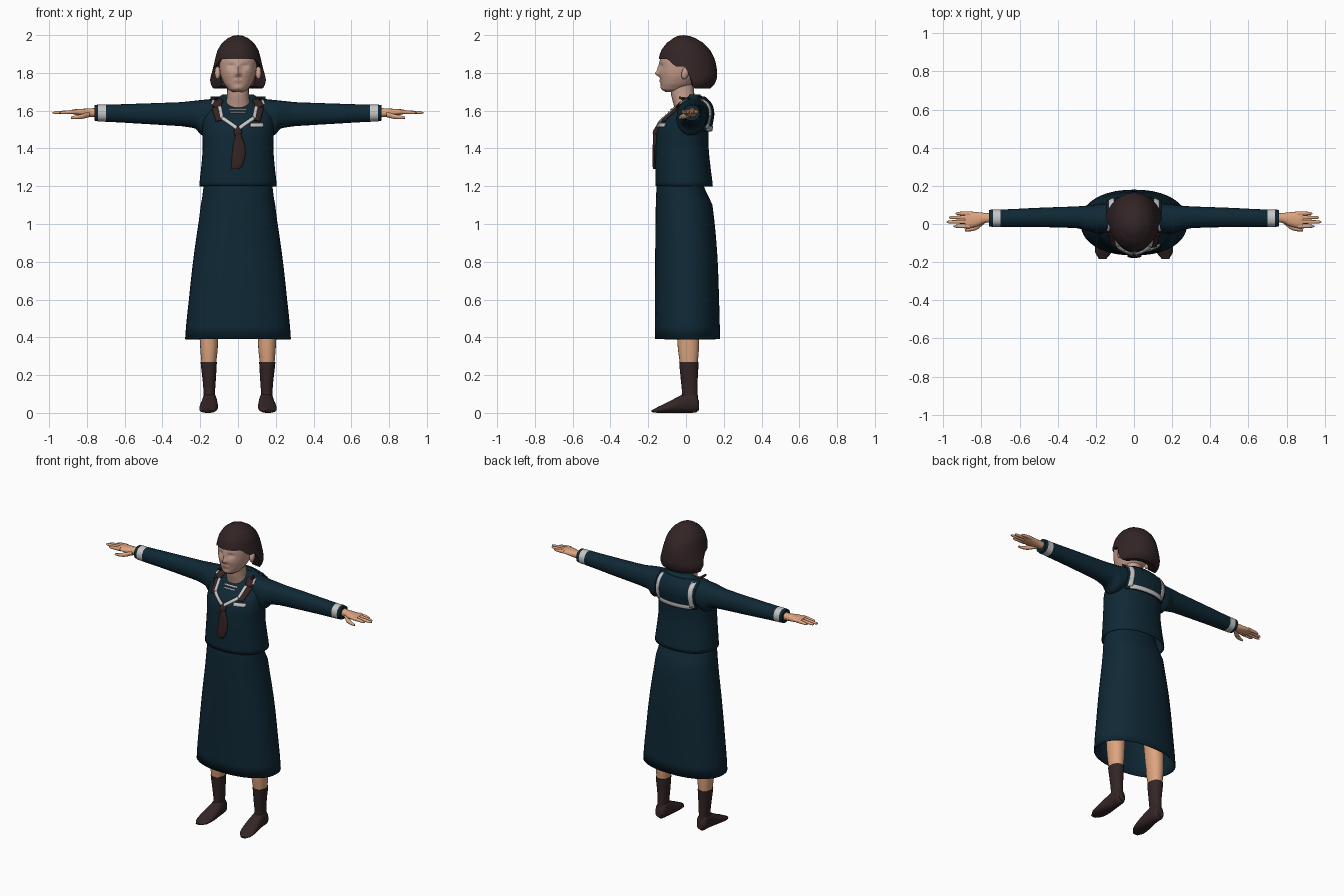
import bpy, bmesh, math
from mathutils import Vector
from mathutils.bvhtree import BVHTree

if "Cube" in bpy.data.objects:
    bpy.data.objects.remove(bpy.data.objects["Cube"])


def material(name, r, g, b):
    lin = [(c / 255 / 12.92) if c < 11 else ((c / 255 + 0.055) / 1.055) ** 2.4 for c in (r, g, b)]
    m = bpy.data.materials.new(name)
    m.diffuse_color = (*lin, 1)
    m.use_nodes = True
    m.node_tree.nodes["Principled BSDF"].inputs["Base Color"].default_value = m.diffuse_color
    return m


NAVY = material("navy_cloth", 15, 40, 53)
WHITE = material("white_trim", 198, 198, 198)
SCARF = material("brown_scarf", 54, 36, 33)
HAIR = material("dark_hair", 50, 36, 37)
SOCK = material("dark_socks", 52, 37, 37)
SKIN = material("warm_skin", 222, 165, 128)
FACE = material("face_skin", 198, 158, 142)
LIPS = material("lips", 176, 128, 116)
EYES = material("eyelids", 208, 180, 168)


def finish(bm, name, mats, rule=None, mirror=False, thick=0, angle=50, recalc=True):
    if recalc:
        bmesh.ops.recalc_face_normals(bm, faces=bm.faces)
    for f in bm.faces:
        f.smooth = True
        if rule:
            f.material_index = rule(f.calc_center_median())
    me = bpy.data.meshes.new(name)
    bm.to_mesh(me)
    me.set_sharp_from_angle(angle=math.radians(angle))
    ob = bpy.data.objects.new(name, me)
    bpy.context.collection.objects.link(ob)
    for m in mats:
        me.materials.append(m)
    if thick:
        s = ob.modifiers.new("thickness", "SOLIDIFY")
        s.thickness, s.offset = thick, -1
    if mirror:
        ob.modifiers.new("mirror", "MIRROR").use_mirror_merge = False
    return bm


def smooth_rows(rows, sub):
    """Catmull-Rom interpolation between section rows."""
    out = []
    for i in range(len(rows) - 1):
        p = [rows[max(0, min(len(rows) - 1, i + k))] for k in (-1, 0, 1, 2)]
        for s in range(sub):
            t = s / sub
            out.append([0.5 * (2 * b + (c - a) * t + (2 * a - 5 * b + 4 * c - d) * t * t
                        + (3 * b - a - 3 * c + d) * t ** 3) for a, b, c, d in zip(*p)])
            out[-1][0] = p[1][0] + (p[2][0] - p[1][0]) * t
    return out + [list(rows[-1])]


def loft(name, rows, mats, axis="z", n=24, sub=3, power=2.2, caps=(1, 1), warp=None, **kw):
    """Rows are (position on axis, a_low, a_high, b_low, b_high)."""
    bm = bmesh.new()
    rings = []
    for t, a0, a1, b0, b1 in smooth_rows(rows, sub):
        ring = []
        for k in range(n):
            th = 2 * math.pi * k / n
            c, s = math.cos(th), math.sin(th)
            a = (a0 + a1) / 2 + (a1 - a0) / 2 * math.copysign(abs(c) ** (2 / power), c)
            b = (b0 + b1) / 2 + (b1 - b0) / 2 * math.copysign(abs(s) ** (2 / power), s)
            co = Vector({"z": (a, b, t), "x": (t, a, b), "y": (a, t, b)}[axis])
            ring.append(bm.verts.new(warp(co) if warp else co))
        rings.append(ring)
    for r, q in zip(rings, rings[1:]):
        for k in range(n):
            bm.faces.new((r[k], r[(k + 1) % n], q[(k + 1) % n], q[k]))
    for use, ring in zip(caps, (rings[0], rings[-1])):
        if use:
            bm.faces.new(ring)
    return finish(bm, name, mats, **kw)


# Skirt, open at the hem
loft("skirt", [(.39, -.28, .28, -.165, .18), (.6, -.26, .26, -.165, .175), (.85, -.232, .232, -.163, .165),
               (1.1, -.197, .197, -.16, .14), (1.2, -.182, .182, -.155, .095), (1.26, -.165, .165, -.14, .085)],
     [NAVY], n=40, caps=(0, 1), thick=.006)

# Blouse body, open at the bottom
torso = loft("blouse", [(1.2, -.205, .205, -.162, .142), (1.3, -.195, .195, -.162, .13),
                        (1.4, -.187, .187, -.16, .12), (1.49, -.19, .19, -.153, .12),
                        (1.55, -.19, .19, -.128, .132), (1.59, -.185, .185, -.088, .136),
                        (1.635, -.16, .16, -.045, .125), (1.665, -.115, .115, -.005, .1),
                        (1.685, -.085, .085, .015, .075)],
             [NAVY], n=40, sub=4, caps=(0, 1), thick=.005)

# Sleeves with a white cuff band
sleeve = loft("sleeves", [(.1, -.04, .11, 1.51, 1.665), (.19, -.05, .105, 1.47, 1.657),
                          (.225, -.04, .098, 1.505, 1.653), (.3, -.022, .092, 1.518, 1.645),
                          (.5, -.016, .085, 1.53, 1.638), (.7, -.015, .076, 1.541, 1.632),
                          (.74, -.015, .076, 1.543, 1.632), (.76, -.013, .074, 1.547, 1.63)],
              [NAVY, WHITE], axis="x", sub=4, mirror=True,
              rule=lambda c: int(.7 < c.x < .74))

# Hands
loft("palms", [(.74, .006, .058, 1.565, 1.615), (.78, .006, .058, 1.567, 1.612),
               (.82, -.012, .062, 1.571, 1.61), (.87, -.022, .066, 1.58, 1.607),
               (.885, -.018, .063, 1.584, 1.604)], [SKIN], axis="x", n=16, mirror=True)
for nm, y, tip in (("index", -.012, .945), ("middle", .011, .982), ("ring", .034, .97), ("little", .055, .935)):
    loft(nm + "_fingers", [(.86, y - .011, y + .011, 1.582, 1.605), (.9, y - .01, y + .01, 1.582, 1.602),
                           (tip - .012, y - .008, y + .008, 1.582, 1.597), (tip, y - .003, y + .003, 1.586, 1.592)],
         [SKIN], axis="x", n=10, mirror=True)
loft("thumbs", [(.785, .0, .03, 1.565, 1.595), (.82, -.028, .005, 1.557, 1.584),
                (.855, -.038, -.016, 1.555, 1.576), (.885, -.038, -.026, 1.557, 1.569)],
     [SKIN], axis="x", n=10, mirror=True)

# Legs, socks and feet
loft("legs", [(.24, .118, .192, -.03, .06), (.33, .108, .199, -.042, .068), (.42, .102, .204, -.05, .07),
              (.75, .08, .205, -.07, .07)], [SKIN], mirror=True)
loft("socks", [(.03, .122, .184, -.035, .066), (.1, .122, .182, -.022, .062), (.18, .117, .188, -.028, .062),
               (.27, .112, .198, -.036, .067)], [SOCK], mirror=True)
loft("feet", [(.07, .13, .176, .015, .06), (.055, .118, .186, .003, .1), (.02, .113, .188, 0, .115),
              (-.03, .108, .194, 0, .092), (-.09, .106, .204, 0, .06), (-.15, .118, .203, 0, .032),
              (-.183, .145, .185, .004, .015)], [SOCK], axis="y", n=20, mirror=True)

# Neck
loft("neck", [(1.57, -.07, .07, -.055, .07), (1.63, -.066, .066, -.065, .06), (1.68, -.058, .058, -.078, .045),
              (1.76, -.058, .058, -.085, .04)], [FACE])


def bump(co, x, z, sx, sz):
    return math.exp(-((abs(co.x) - x) / sx) ** 2 - ((co.z - z) / sz) ** 2)


def sculpt(co):
    """Nose, brow, eye sockets, cheeks and lips."""
    if co.y < -.04:
        co.y += (-.021 * bump(co, 0, 1.795, .014, .013) - .012 * bump(co, 0, 1.82, .010, .025)
                 + .010 * bump(co, .036, 1.835, .02, .012) - .004 * bump(co, .035, 1.79, .02, .02)
                 - .006 * bump(co, 0, 1.757, .022, .009) - .005 * bump(co, 0, 1.722, .02, .012))
    return co


def face_rule(c):
    if c.y > -.05:
        return 0
    if (c.x / .024) ** 2 + ((c.z - 1.757) / .007) ** 2 < 1:
        return 1
    return 2 if ((abs(c.x) - .038) / .018) ** 2 + ((c.z - 1.835) / .006) ** 2 < 1 else 0


loft("head", [(1.7, -.03, .03, -.112, -.04), (1.712, -.05, .05, -.127, -.0), (1.74, -.072, .072, -.133, .04),
              (1.78, -.09, .09, -.137, .07), (1.82, -.098, .098, -.14, .09), (1.88, -.1, .1, -.135, .1),
              (1.93, -.082, .082, -.1, .08), (1.96, -.05, .05, -.06, .05)],
     [FACE, LIPS, EYES], n=72, sub=6, power=2.15, warp=sculpt, rule=face_rule)

# Ears
bm = bmesh.new()
bmesh.ops.create_uvsphere(bm, u_segments=14, v_segments=8, radius=1)
for v in bm.verts:
    v.co = Vector((.108 + .016 * v.co.x, -.004 + .02 * v.co.y + .006 * v.co.z, 1.8 + .034 * v.co.z))
finish(bm, "ears", [FACE], mirror=True)

# Bobbed hair: a shell whose lower edge is high over the face and low behind the ears
profile = smooth_rows([(1.70, .115, -.085, .095), (1.725, .14, -.11, .14), (1.76, .149, -.135, .16),
                       (1.80, .138, -.145, .165), (1.87, .122, -.145, .153), (1.92, .108, -.13, .128),
                       (1.96, .083, -.1, .09), (1.985, .052, -.066, .048), (1.996, .028, -.043, .018),
                       (2.0, .0, -.013, -.013)], 6)


def hair_section(z):
    for p, q in zip(profile, profile[1:]):
        if z <= q[0]:
            t = max(0, (z - p[0]) / (q[0] - p[0]))
            return [a + (b - a) * t for a, b in zip(p, q)][1:]
    return profile[-1][1:]


def step(a, b, v):
    t = max(0, min(1, (v - a) / (b - a)))
    return t * t * (3 - 2 * t)


bm = bmesh.new()
N, R, grid = 64, 24, []
for i in range(R + 2):
    ring = []
    for k in range(N):
        th = 2 * math.pi * k / N
        deg = abs((math.degrees(th) + 180) % 360 - 180)
        low = 1.873 - .04 * step(45, 70, deg) - .115 * step(84, 104, deg)
        z = 2 - (2 - low) * (min(i, R) / R) ** 1.6
        rx, yf, yb = hair_section(z)
        shrink = .62 if i > R else 1
        ring.append(bm.verts.new((shrink * rx * math.sin(th),
                                  (yf + yb) / 2 - shrink * (yb - yf) / 2 * math.cos(th),
                                  z + (.012 if i > R else 0))))
    grid.append(ring)
for r, q in zip(grid, grid[1:]):
    for k in range(N):
        bm.faces.new((r[k], q[k], q[(k + 1) % N], r[(k + 1) % N]))
bmesh.ops.remove_doubles(bm, verts=bm.verts, dist=1e-5)
finish(bm, "bobbed_hair", [HAIR])

# Trim and collar pieces laid on the blouse surface
trees = [BVHTree.FromBMesh(torso), BVHTree.FromBMesh(sleeve)]


def on_blouse(x, z, side, lift):
    hits = []
    for tree, px in zip(trees, (x, abs(x))):
        hit = tree.ray_cast(Vector((px, side, z)), Vector((0, -side, 0)))
        if hit[0]:
            hits.append(hit[0].y)
    y = max(hits, key=lambda v: v * side) if hits else trees[0].find_nearest(Vector((x, .05 * side, z)))[0].y
    return Vector((x, y + side * lift, z))


def strip(name, path, width, mat, side=-1, lift=.01, across=3, steps=10, mirror=False):
    bm = bmesh.new()
    for (x0, z0), (x1, z1) in zip(path, path[1:]):
        d = Vector((x1 - x0, z1 - z0)).normalized()
        rows = []
        for i in range(steps + 1):
            x, z = x0 + (x1 - x0) * i / steps, z0 + (z1 - z0) * i / steps
            offs = [width * (j / across - .5) for j in range(across + 1)]
            rows.append([bm.verts.new(on_blouse(x - d.y * o, z + d.x * o, side, lift)) for o in offs])
        for r, q in zip(rows, rows[1:]):
            for j in range(across):
                f = bm.faces.new((r[j], r[j + 1], q[j + 1], q[j]))
                f.normal_update()
                if f.normal.y * side < 0:
                    f.normal_flip()
    finish(bm, name, [mat], mirror=mirror, thick=.007, recalc=False)


strip("back_collar", [(0, 1.675), (0, 1.49)], .29, NAVY, side=1, lift=.014, across=16)
strip("back_collar_trim", [(-.118, 1.665), (-.124, 1.505), (.124, 1.505), (.118, 1.665)], .026, WHITE,
      side=1, lift=.019)
strip("scarf_sides", [(.098, 1.665), (.118, 1.62), (.098, 1.55)], .042, SCARF, lift=.012, mirror=True)
strip("front_collar_trim", [(.098, 1.625), (.085, 1.565), (.004, 1.508)], .018, WHITE, lift=.016, mirror=True)
strip("shoulder_trim", [(.128, 1.66), (.138, 1.635)], .012, WHITE, lift=.012, mirror=True)
strip("chest_stripe", [(-.048, 1.608), (.048, 1.608)], .007, WHITE)
strip("lower_chest_stripe", [(-.042, 1.593), (.042, 1.593)], .005, WHITE)
strip("pocket_trim", [(.066, 1.525), (.136, 1.525)], .02, WHITE, lift=.008)

# Scarf knot and tail
loft("scarf_knot", [(1.515, -.012, .012, -.162, -.13), (1.49, -.022, .022, -.176, -.14),
                    (1.465, -.014, .014, -.175, -.145)], [SCARF], n=14)
loft("scarf_tail", [(1.475, -.014, .016, -.174, -.15), (1.43, -.024, .034, -.176, -.153),
                    (1.37, -.031, .04, -.178, -.156), (1.31, -.035, .025, -.178, -.158),
                    (1.29, -.034, .008, -.174, -.16)], [SCARF], n=14)
